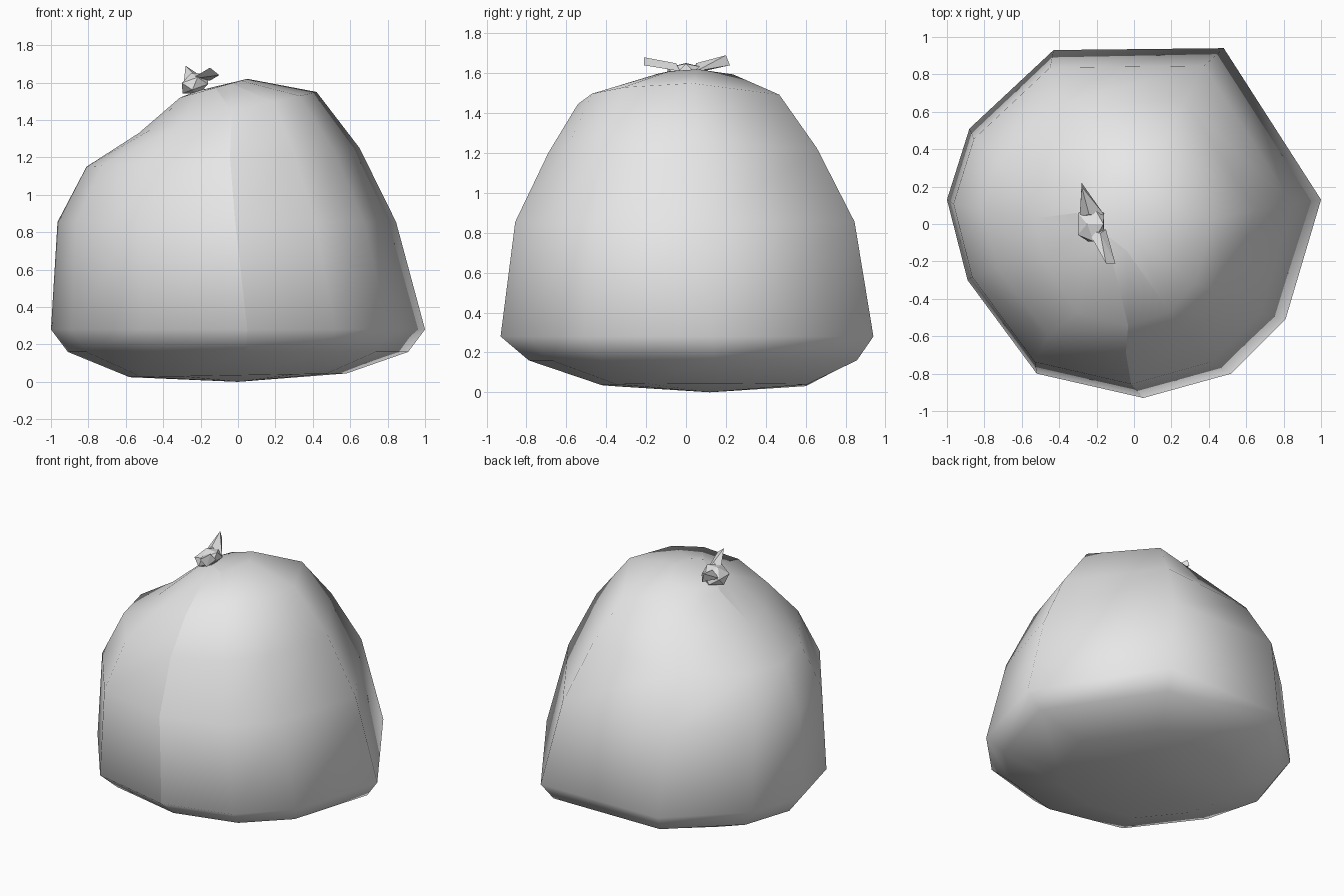
import bpy, bmesh
from mathutils import Matrix, Vector

cube = bpy.data.objects.get("Cube")
if cube:
    bpy.data.objects.remove(cube, do_unlink=True)

grey = bpy.data.materials.new("light_grey")
grey.use_nodes = True
grey.diffuse_color = (0.8, 0.8, 0.8, 1)
grey.node_tree.nodes["Principled BSDF"].inputs["Base Color"].default_value = (0.8, 0.8, 0.8, 1)


def finish(bm, name):
    bmesh.ops.recalc_face_normals(bm, faces=bm.faces[:])
    mesh = bpy.data.meshes.new(name)
    bm.to_mesh(mesh)
    bm.free()
    mesh.materials.append(grey)
    obj = bpy.data.objects.new(name, mesh)
    bpy.context.collection.objects.link(obj)
    return obj


# Ten-sided plan of the sack at its widest, counter-clockwise from the right
plan = [(-1, .13), (-.89, -.30), (-.52, -.80), (.05, -.93), (.52, -.80),
        (.81, -.51), (1, .13), (.48, .94), (-.43, .93), (-.88, .51)]
# Each ring: centre x, centre y, height, x scale, y scale, sideways tilt
rings = [(0, .09, .035, .58, .55, .01),
         (0, .03, .16, .91, .88, 0),
         (0, 0, .28, 1, 1, 0),
         (-.06, -.01, .855, .905, .91, 0),
         (-.08, -.02, 1.2, .73, .72, .05),
         (-.055, -.04, 1.44, .475, .54, .11),
         (-.13, .03, 1.57, .18, .22, .05)]

# Sack body
bm = bmesh.new()
loops = [[bm.verts.new((cx + x * sx, cy + y * sy, z + tilt * x)) for x, y in plan]
         for cx, cy, z, sx, sy, tilt in rings]
base = bm.verts.new((0, .12, 0))
neck = bm.verts.new((-.22, 0, 1.555))
n = len(plan)
for i in range(n):
    j = (i + 1) % n
    for low, high in zip(loops, loops[1:]):
        bm.faces.new((low[i], low[j], high[j], high[i]))
    bm.faces.new((base, loops[0][j], loops[0][i]))
    bm.faces.new((neck, loops[-1][i], loops[-1][j]))
for face in bm.faces:
    face.smooth = True


# Creases: a long front seam and two short gathers below the knot
def crease(column, start):
    path = [loop[column] for loop in loops[start:]] + [neck]
    for a, b in zip(path, path[1:]):
        bm.edges.get((a, b)).smooth = False


crease(3, 1)
crease(0, 5)
crease(4, 5)
finish(bm, "sack_body")

# Faceted knot
bm = bmesh.new()
bmesh.ops.create_icosphere(bm, subdivisions=1, radius=1)
placing = (Matrix.Translation((-.23, 0, 1.595)) @ Matrix.Rotation(-.35, 4, 'Y')
           @ Matrix.Diagonal((.09, .11, .06, 1)))
bmesh.ops.transform(bm, matrix=placing, verts=bm.verts[:])
finish(bm, "knot")


# Loose tie ends, thick at the knot and pinched to a short edge at the tip
def tie_end(name, points):
    bm = bmesh.new()
    for p in points:
        bm.verts.new(Vector(p))
    bmesh.ops.convex_hull(bm, input=bm.verts[:])
    finish(bm, name)


tie_end("front_tie_end", [(-.25, -.03, 1.62), (-.15, -.03, 1.61), (-.18, -.05, 1.65),
                          (-.10, -.21, 1.64), (-.15, -.21, 1.68)])
tie_end("back_tie_end", [(-.29, .04, 1.60), (-.16, .05, 1.61), (-.24, .05, 1.65),
                         (-.28, .22, 1.64), (-.28, .20, 1.69)])
